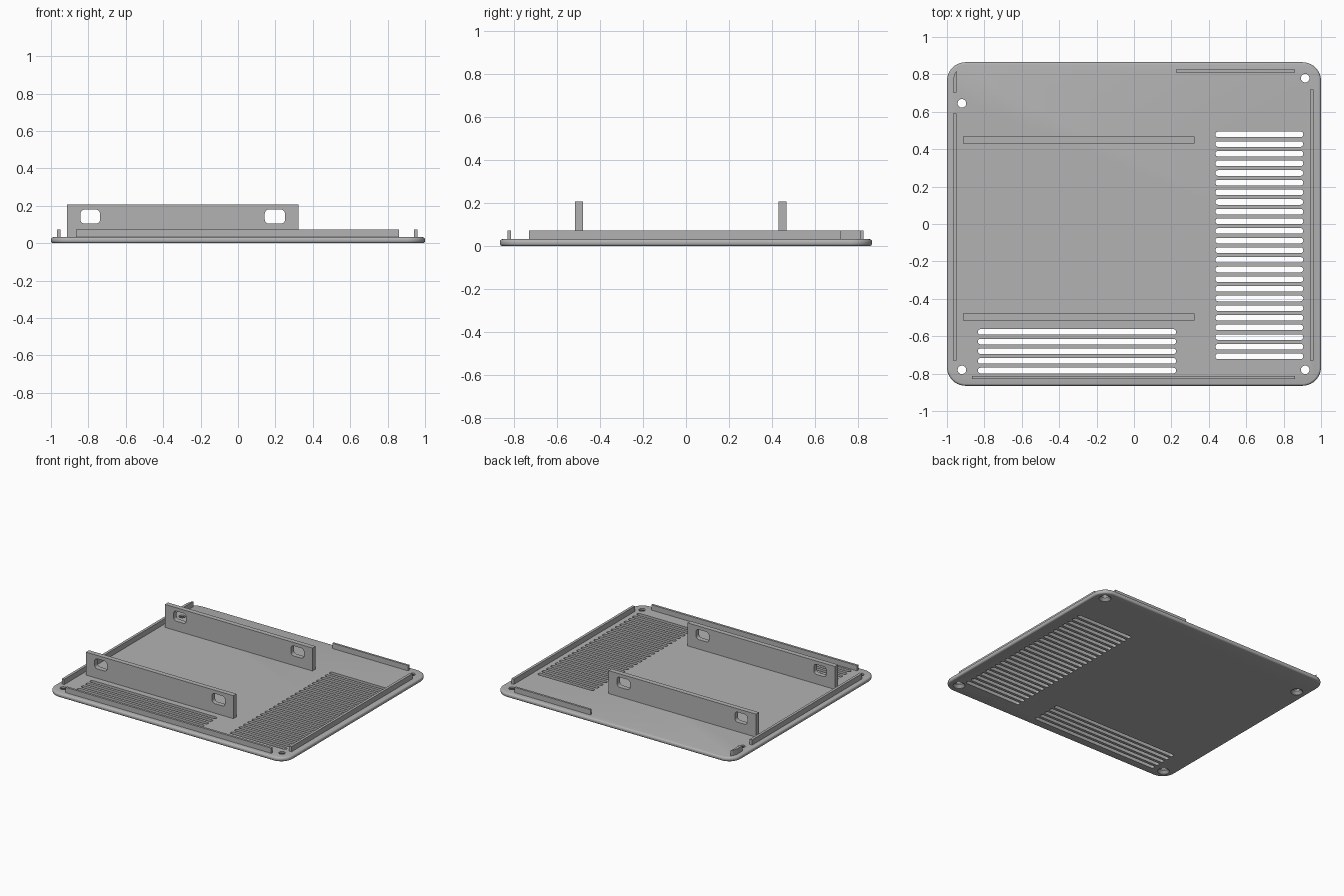
import bpy, bmesh
from math import cos, sin, pi

cube = bpy.data.objects.get("Cube")
if cube:
    bpy.data.objects.remove(cube, do_unlink=True)

grey = bpy.data.materials.new("matte grey")
grey.use_nodes = True
grey.diffuse_color = (0.45, 0.45, 0.45, 1)
grey.node_tree.nodes["Principled BSDF"].inputs["Base Color"].default_value = (0.45, 0.45, 0.45, 1)

TOP = 0.032       # upper face of the plate
LIP_TOP = 0.072
RIB_TOP = 0.206


def rounded(x0, x1, y0, y1, r, steps):
    """Outline of a rounded rectangle, anticlockwise."""
    corners = [(x1 - r, y1 - r), (x0 + r, y1 - r), (x0 + r, y0 + r), (x1 - r, y0 + r)]
    return [(cx + r * cos((k + i / steps) * pi / 2), cy + r * sin((k + i / steps) * pi / 2))
            for k, (cx, cy) in enumerate(corners) for i in range(steps + 1)]


def loft(bm, rings):
    """Closed solid through matching rings of 3D points."""
    rows = [[bm.verts.new(p) for p in ring] for ring in rings]
    n = len(rows[0])
    for a, b in zip(rows, rows[1:]):
        for i in range(n):
            j = (i + 1) % n
            bm.faces.new((a[i], a[j], b[j], b[i]))
    bm.faces.new(rows[0][::-1])
    bm.faces.new(rows[-1])


def prism(bm, outline, z0, z1):
    loft(bm, [[(x, y, z) for x, y in outline] for z in (z0, z1)])


def make(name, bm):
    bmesh.ops.remove_doubles(bm, verts=bm.verts[:], dist=1e-5)
    bmesh.ops.recalc_face_normals(bm, faces=bm.faces[:])
    mesh = bpy.data.meshes.new(name)
    bm.to_mesh(mesh)
    bm.free()
    mesh.materials.append(grey)
    obj = bpy.data.objects.new(name, mesh)
    bpy.context.collection.objects.link(obj)
    return obj


def cut(obj, cutter):
    """Subtract the cutter and bake the result."""
    cutter.hide_render = True
    mod = obj.modifiers.new("cut", "BOOLEAN")
    mod.operation, mod.solver, mod.object = "DIFFERENCE", "EXACT", cutter
    graph = bpy.context.evaluated_depsgraph_get()
    mesh = bpy.data.meshes.new_from_object(obj.evaluated_get(graph))
    obj.modifiers.clear()
    obj.data = mesh
    bpy.data.objects.remove(cutter, do_unlink=True)


def smooth(obj):
    bpy.ops.object.select_all(action="DESELECT")
    obj.select_set(True)
    bpy.context.view_layer.objects.active = obj
    bpy.ops.object.shade_smooth_by_angle(angle=0.6)


# Base plate with a softly rounded rim
FILLET = 0.012
arc = [i * pi / 8 for i in range(5)]
rim = [(FILLET * (1 - sin(a)), 0.003 + FILLET * (1 - cos(a))) for a in arc]
rim += [(d, TOP + 0.003 - z) for d, z in reversed(rim)]
bm = bmesh.new()
loft(bm, [[(x, y, z) for x, y in rounded(-1 + d, 1 - d, -0.865 + d, 0.865 - d, 0.1 - d, 10)]
          for d, z in rim])
for v in bm.verts:                       # seat the underside on the ground
    v.co.z = (v.co.z - 0.003) * TOP / (TOP - 0.003)
plate = make("base_plate", bm)

# Ventilation slots and countersunk screw holes
bm = bmesh.new()
HALF = 0.0149
for x0, x1, first, count in ((0.435, 0.905, 0.479, 24), (-0.835, 0.225, -0.577, 5)):
    for i in range(count):
        y = first - i * 0.0516
        prism(bm, rounded(x0, x1, y - HALF, y + HALF, HALF - 0.001, 4), -0.1, 0.1)
for hx, hy in ((-0.92, 0.645), (0.915, 0.78), (-0.92, -0.78), (0.915, -0.78)):
    loft(bm, [[(hx + r * cos(i * pi / 12), hy + r * sin(i * pi / 12), z) for i in range(24)]
              for r, z in ((0.042, -0.02), (0.042, 0.002), (0.023, 0.02), (0.023, 0.1))])
cut(plate, make("plate_cutter", bm))
smooth(plate)

# Two upright mounting ribs with rounded windows
for name, y0, y1 in (("front_rib", -0.516, -0.479), ("back_rib", 0.431, 0.468)):
    bm = bmesh.new()
    prism(bm, [(-0.915, y0), (0.323, y0), (0.323, y1), (-0.915, y1)], TOP - 0.005, RIB_TOP)
    rib = make(name, bm)
    bm = bmesh.new()
    for x0, x1 in ((-0.842, -0.738), (0.143, 0.251)):
        outline = rounded(x0, x1, 0.104, 0.18, 0.022, 5)
        loft(bm, [[(x, y, z) for x, z in outline] for y in (y0 - 0.05, y1 + 0.05)])
    cut(rib, make("window_cutter", bm))
    smooth(rib)

# Low locating lips around the edge
lips = {
    "front_lip": (-0.865, 0.86, -0.83, -0.813),
    "back_lip": (0.225, 0.86, 0.81, 0.826),
    "left_lip": (0.94, 0.96, -0.73, 0.72),
    "right_lip": (-0.968, -0.948, -0.73, 0.59),
}
for name, (x0, x1, y0, y1) in lips.items():
    bm = bmesh.new()
    prism(bm, [(x0, y0), (x1, y0), (x1, y1), (x0, y1)], TOP - 0.005, LIP_TOP)
    make(name, bm)

# Short corner lip trimmed to the rounded corner
bm = bmesh.new()
prism(bm, [(-0.968, 0.703), (-0.948, 0.703), (-0.948, 0.822), (-0.958, 0.805), (-0.968, 0.77)],
      TOP - 0.005, LIP_TOP)
make("corner_lip", bm)
